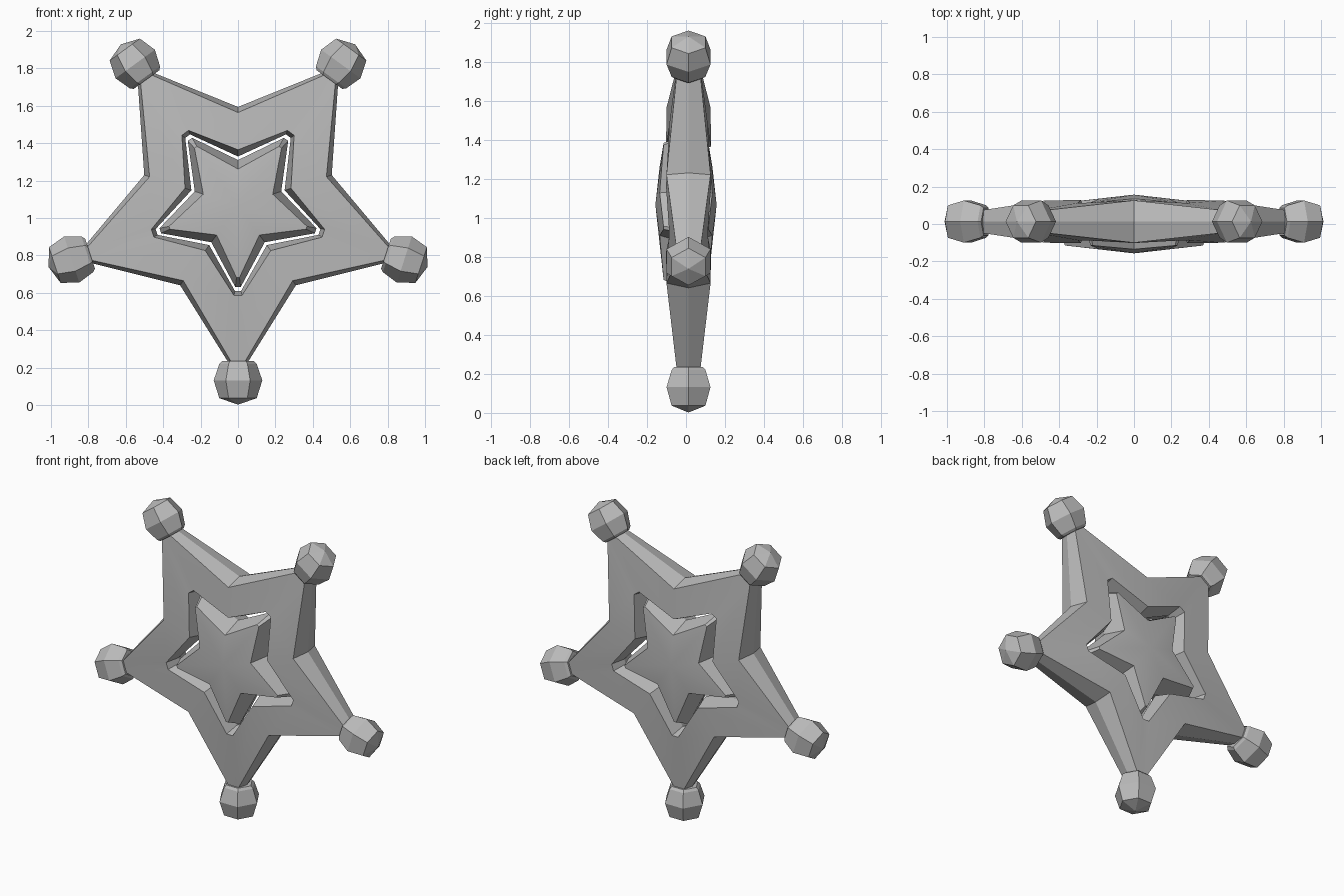
import bpy, bmesh, math
from mathutils import Vector, Matrix

if "Cube" in bpy.data.objects:
    bpy.data.objects.remove(bpy.data.objects["Cube"])

CENTRE_Z = 1.067   # hub of the star
BODY_Y = 0.013     # mid plane of ring and balls
BALL_R = 0.935     # distance of balls from the hub

grey = bpy.data.materials.new("plain grey")
grey.use_nodes = True
colour = (0.5, 0.5, 0.5, 1)
grey.diffuse_color = colour
grey.node_tree.nodes["Principled BSDF"].inputs["Base Color"].default_value = colour


def polar(angle, radius, side, y):
    """Point at an angle measured from straight down, shifted sideways."""
    s, c = math.sin(angle), math.cos(angle)
    return Vector((s * radius + c * side, y, CENTRE_Z - c * radius + s * side))


def star_loop(bm, tip, half, notch, y_tip, y_notch, y_mid):
    """Five-armed outline with blunt tips."""
    verts = []
    for k in range(5):
        a = math.radians(72 * k)
        verts.append(bm.verts.new(polar(a, tip, -half, y_mid + y_tip)))
        verts.append(bm.verts.new(polar(a, tip, half, y_mid + y_tip)))
        verts.append(bm.verts.new(polar(a + math.pi / 5, notch, 0, y_mid + y_notch)))
    return verts


def bridge(bm, a, b):
    n = len(a)
    for i in range(n):
        j = (i + 1) % n
        bm.faces.new((a[i], a[j], b[j], b[i]))


def fan(bm, loop, point):
    apex = bm.verts.new(point)
    for i in range(len(loop)):
        bm.faces.new((loop[i], loop[(i + 1) % len(loop)], apex))


def finish(bm, name):
    bmesh.ops.recalc_face_normals(bm, faces=bm.faces)
    mesh = bpy.data.meshes.new(name)
    bm.to_mesh(mesh)
    bm.free()
    mesh.materials.append(grey)
    obj = bpy.data.objects.new(name, mesh)
    bpy.context.collection.objects.link(obj)
    bpy.ops.object.select_all(action='DESELECT')
    obj.select_set(True)
    bpy.context.view_layer.objects.active = obj
    bpy.ops.object.shade_smooth_by_angle(angle=math.radians(20))
    return obj


# Star-shaped ring with chamfered outer and inner rims
bm = bmesh.new()
outer_mid = star_loop(bm, 0.85, 0.045, 0.527, 0, 0, BODY_Y)
hole_mid = star_loop(bm, 0.458, 0.016, 0.262, 0, 0, BODY_Y)
for side in (-1, 1):
    rim = star_loop(bm, 0.85, 0.028, 0.497, 0.06 * side, 0.113 * side, BODY_Y)
    hole = star_loop(bm, 0.48, 0.022, 0.298, 0.1 * side, 0.115 * side, BODY_Y)
    bridge(bm, outer_mid, rim)
    bridge(bm, rim, hole)
    bridge(bm, hole, hole_mid)
finish(bm, "star_ring")

# Domed star floating in the opening
bm = bmesh.new()
edge = star_loop(bm, 0.437, 0.014, 0.243, 0, 0, 0)
for side in (-1, 1):
    face = star_loop(bm, 0.385, 0.008, 0.195, 0.115 * side, 0.135 * side, 0)
    bridge(bm, edge, face)
    fan(bm, face, (0, 0.157 * side, CENTRE_Z))
finish(bm, "inner_star")

# Six-sided balls on the arm tips, as (radius, distance outward)
profile = [(0.085, -0.103), (0.1, -0.088), (0.13, 0), (0.1, 0.095)]
for k in range(5):
    a = math.radians(72 * k)
    bm = bmesh.new()
    rings = []
    for r, out in profile:
        ring = []
        for i in range(6):
            t = math.radians(60 * i)
            ring.append(bm.verts.new(polar(a, BALL_R + out, r * math.cos(t),
                                           BODY_Y + r * math.sin(t))))
        rings.append(ring)
    for lower, upper in zip(rings, rings[1:]):
        bridge(bm, lower, upper)
    bm.faces.new(rings[0])
    fan(bm, rings[-1], polar(a, BALL_R + 0.13, 0, BODY_Y))
    finish(bm, f"tip_ball_{k + 1}")
